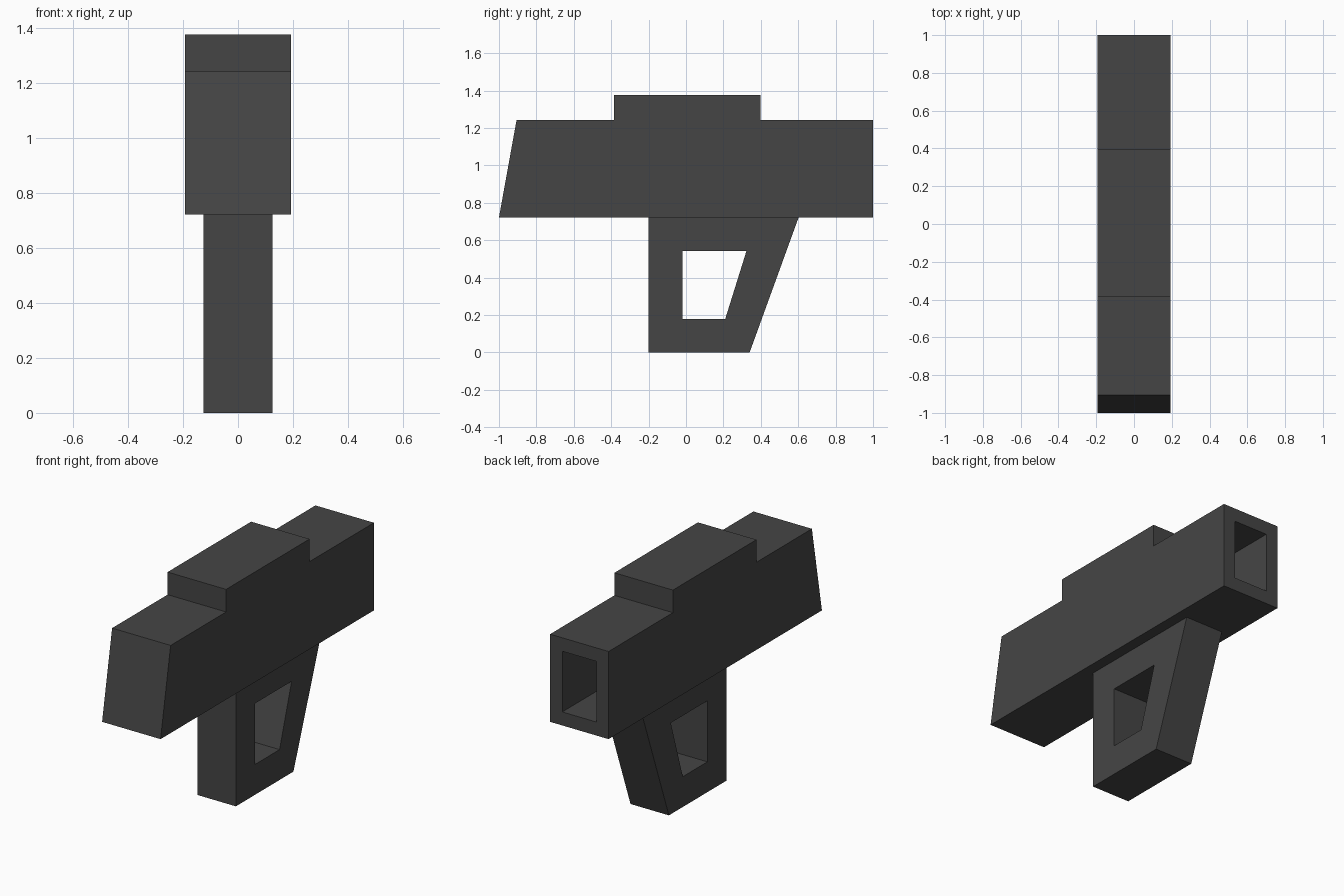
import bpy, bmesh

if "Cube" in bpy.data.objects:
    bpy.data.objects.remove(bpy.data.objects["Cube"])

mat = bpy.data.materials.new("dark_grey")
mat.diffuse_color = (0.06, 0.06, 0.06, 1)
mat.use_nodes = True
mat.node_tree.nodes["Principled BSDF"].inputs["Base Color"].default_value = mat.diffuse_color


def finish(bm, name):
    bmesh.ops.recalc_face_normals(bm, faces=bm.faces)
    mesh = bpy.data.meshes.new(name)
    bm.to_mesh(mesh)
    bm.free()
    mesh.materials.append(mat)
    obj = bpy.data.objects.new(name, mesh)
    bpy.context.collection.objects.link(obj)
    return obj


def extrude_x(bm, faces, width):
    """Thicken flat faces lying at x = -width/2 across to x = +width/2."""
    ext = bmesh.ops.extrude_face_region(bm, geom=faces, use_keep_orig=True)
    verts = [g for g in ext["geom"] if isinstance(g, bmesh.types.BMVert)]
    bmesh.ops.translate(bm, verts=verts, vec=(width, 0, 0))
    bmesh.ops.recalc_face_normals(bm, faces=bm.faces)


# Body: stepped side profile (y, z), slanted at -y
WIDTH = 0.384
profile = [(-1, 0.722), (1, 0.722), (1, 1.242), (0.397, 1.242), (0.397, 1.376),
           (-0.386, 1.376), (-0.386, 1.242), (-0.906, 1.242)]
bm = bmesh.new()
side = bm.faces.new([bm.verts.new((-WIDTH / 2, y, z)) for y, z in profile])
extrude_x(bm, [side], WIDTH)

# Rectangular bore sunk into the flat +y end
end = next(f for f in bm.faces if all(v.co.y > 0.99 for v in f.verts))
bmesh.ops.inset_region(bm, faces=[end], thickness=0.08, use_even_offset=True)
bore = bmesh.ops.extrude_face_region(bm, geom=[end])
bmesh.ops.translate(bm, vec=(0, -0.5, 0),
                    verts=[g for g in bore["geom"] if isinstance(g, bmesh.types.BMVert)])
if end.is_valid:
    bmesh.ops.delete(bm, geom=[end], context='FACES_ONLY')
finish(bm, "body")

# Grip: tapered frame with a matching hole
GRIP_WIDTH = 0.252
outer = [(-0.2, 0), (0.34, 0), (0.602, 0.722), (-0.2, 0.722)]
inner = [(-0.02, 0.18), (0.21, 0.18), (0.323, 0.542), (-0.02, 0.542)]
bm = bmesh.new()
o, i = ([bm.verts.new((-GRIP_WIDTH / 2, y, z)) for y, z in loop] for loop in (outer, inner))
frame = [bm.faces.new((o[k], o[(k + 1) % 4], i[(k + 1) % 4], i[k])) for k in range(4)]
extrude_x(bm, frame, GRIP_WIDTH)
bmesh.ops.dissolve_limit(bm, angle_limit=0.001, verts=[], edges=[])
finish(bm, "grip")
